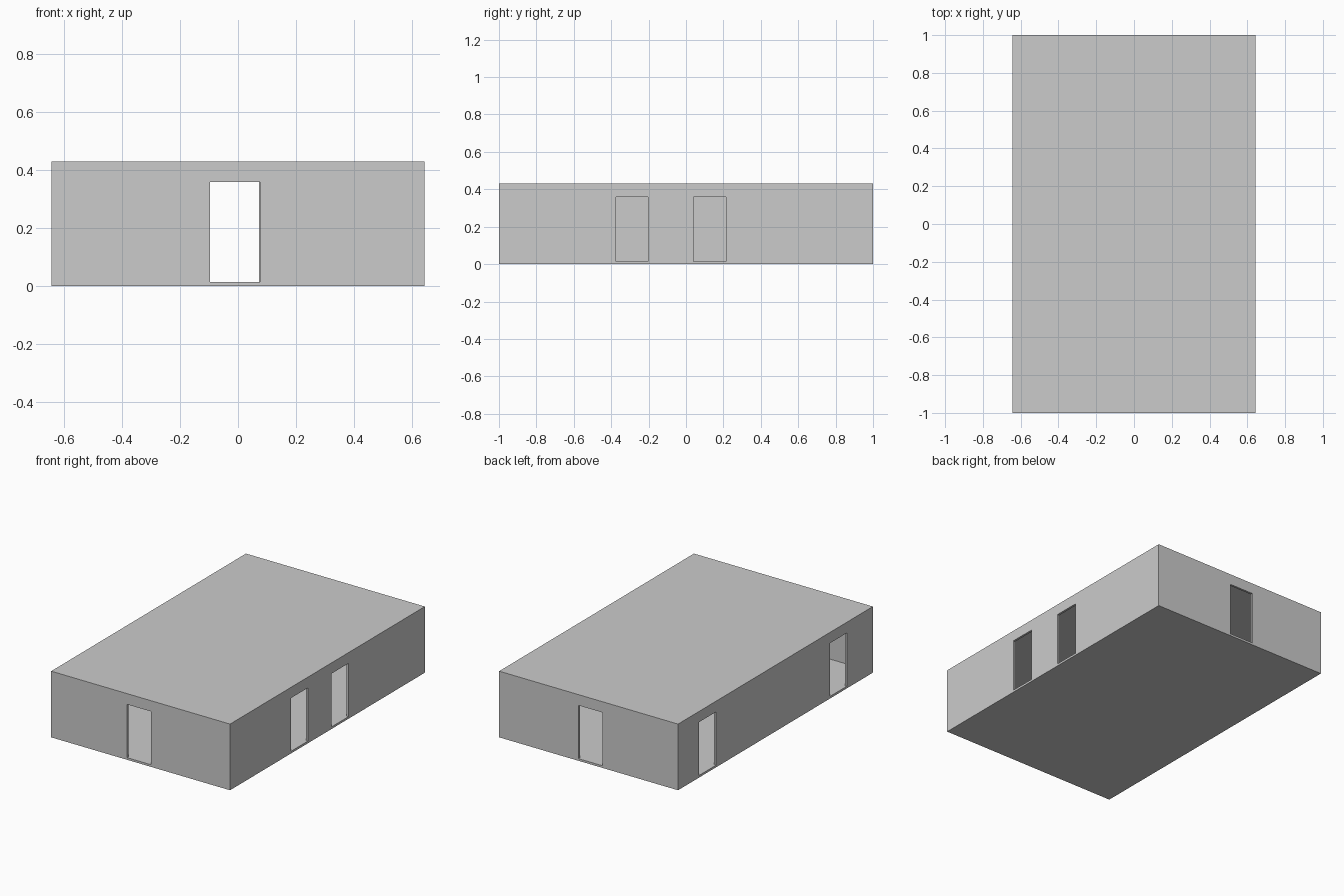
import bpy

if "Cube" in bpy.data.objects:
    bpy.data.objects.remove(bpy.data.objects["Cube"])

W, D, H = 1.286, 2.0, 0.43   # outer size
T = 0.014                    # panel thickness
DOOR_TOP = 0.36


def box(name, x0, x1, y0, y1, z0, z1):
    bpy.ops.mesh.primitive_cube_add(
        size=1, location=((x0 + x1) / 2, (y0 + y1) / 2, (z0 + z1) / 2))
    ob = bpy.context.object
    ob.name = name
    ob.scale = (x1 - x0, y1 - y0, z1 - z0)
    bpy.ops.object.transform_apply(location=True, rotation=False, scale=True)
    return ob


def cut(target, cutter):
    mod = target.modifiers.new(cutter.name, 'BOOLEAN')
    mod.operation = 'DIFFERENCE'
    mod.solver = 'EXACT'
    mod.object = cutter
    bpy.context.view_layer.objects.active = target
    bpy.ops.object.modifier_apply(modifier=mod.name)
    bpy.data.objects.remove(cutter, do_unlink=True)


# Hollow shell: floor, four walls and flat roof in one piece
shell = box("building_shell", -W/2, W/2, -D/2, D/2, 0, H)
cut(shell, box("room", -W/2 + T, W/2 - T, -D/2 + T, D/2 - T, T, H - T))

# Doorways in the end walls (side, x range)
for side, x0, x1 in ((-1, -0.097, 0.075), (1, -0.100, 0.073)):
    y = side * (D/2 - T/2)
    cut(shell, box("end_doorway", x0, x1, y - T, y + T, T, DOOR_TOP))

# Doorways in the long walls (side, y range)
for side, y0, y1 in ((1, -0.375, -0.202), (1, 0.041, 0.215),
                     (-1, 0.611, 0.785), (-1, -0.733, -0.559)):
    x = side * (W/2 - T/2)
    cut(shell, box("side_doorway", x - T, x + T, y0, y1, T, DOOR_TOP))
